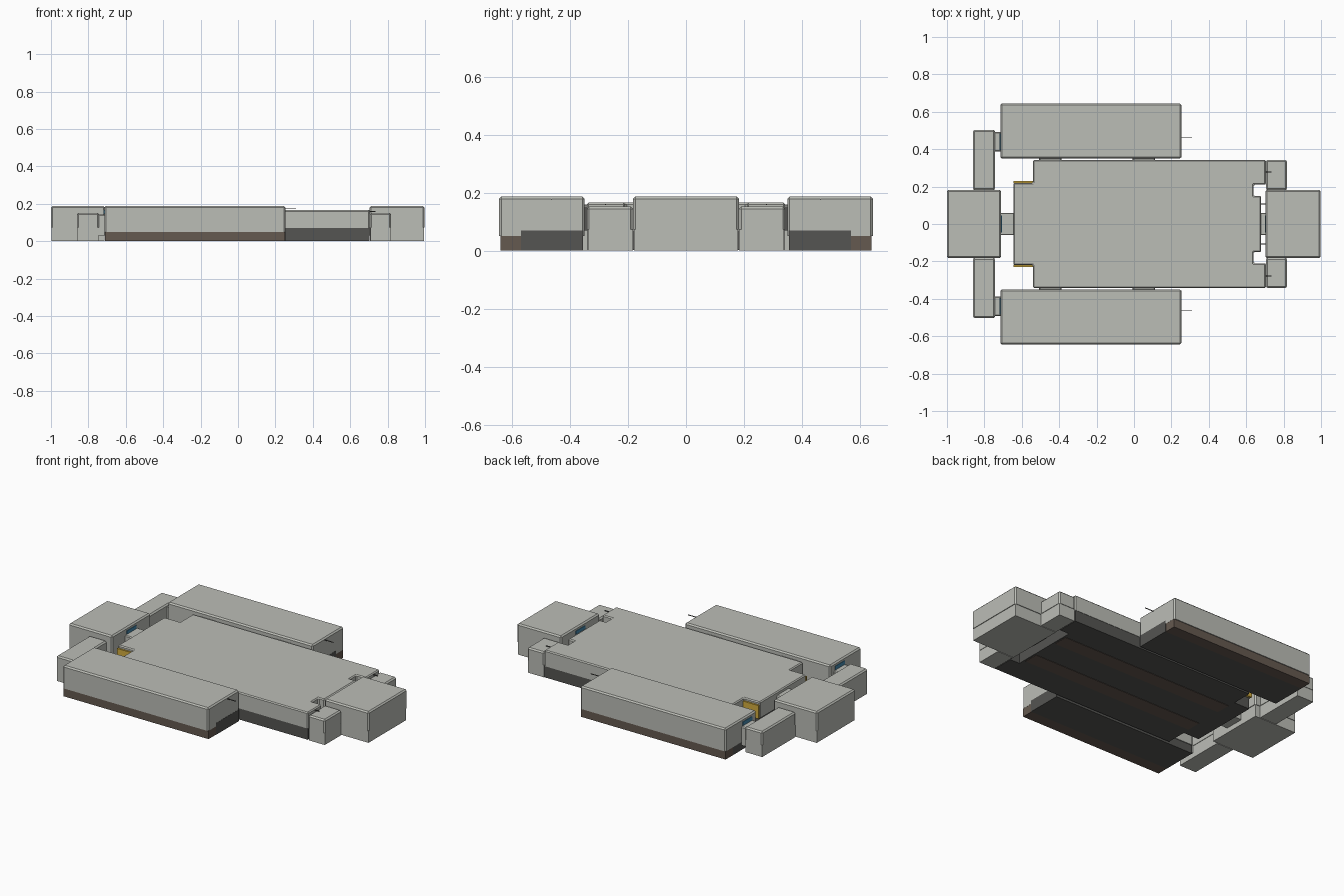
import bpy, bmesh

if "Cube" in bpy.data.objects:
    bpy.data.objects.remove(bpy.data.objects["Cube"])


def material(name, color):
    m = bpy.data.materials.new(name)
    m.diffuse_color = (*color, 1)
    m.use_nodes = True
    m.node_tree.nodes["Principled BSDF"].inputs["Base Color"].default_value = m.diffuse_color
    return m


GREY = material("light_grey", (0.50, 0.51, 0.47))
DARK = material("dark_base", (0.09, 0.09, 0.085))
BROWN = material("brown_base", (0.13, 0.10, 0.08))
GOLD = material("gold", (0.65, 0.42, 0.05))
BLUE = material("blue", (0.06, 0.25, 0.42))


def prism(name, outline, z0, z1, mat=GREY, bevel=0.0):
    """Extrude an outline upward; bevel every edge except the bottom rim."""
    bm = bmesh.new()
    face = bm.faces.new([bm.verts.new((x, y, z0)) for x, y in outline])
    top = bmesh.ops.extrude_face_region(bm, geom=[face])["geom"]
    for v in top:
        if isinstance(v, bmesh.types.BMVert):
            v.co.z = z1
    if not any(face in f for f in ([g for g in bm.faces if g.calc_center_median().z <= z0 + 1e-6],)):
        bm.faces.new([v for v in bm.verts if abs(v.co.z - z0) < 1e-6])
    bmesh.ops.recalc_face_normals(bm, faces=bm.faces)
    if bevel:
        rim = [e for e in bm.edges if max(v.co.z for v in e.verts) > z1 - 1e-6]
        bmesh.ops.bevel(bm, geom=rim, offset=bevel, segments=1, affect='EDGES')
    mesh = bpy.data.meshes.new(name)
    bm.to_mesh(mesh)
    bm.free()
    ob = bpy.data.objects.new(name, mesh)
    bpy.context.collection.objects.link(ob)
    mesh.materials.append(mat)
    return ob


def box(name, x0, x1, y0, y1, z0, z1, mat=GREY, bevel=0.0):
    return prism(name, [(x0, y0), (x1, y0), (x1, y1), (x0, y1)], z0, z1, mat, bevel)


def pair(name, x0, x1, y0, y1, *rest):
    """Same box on both sides of the centre line."""
    box(name + "_back", x0, x1, y0, y1, *rest)
    box(name + "_front", x0, x1, -y1, -y0, *rest)


B = 0.008

# Central deck with stepped left end and notched right end
half = [(-0.645, -0.22), (-0.54, -0.22), (-0.54, -0.342), (0.705, -0.342),
        (0.705, -0.21), (0.64, -0.21), (0.64, -0.15), (0.68, -0.15)]
prism("deck", half + [(x, -y) for x, y in reversed(half)], 0.07, 0.166, GREY, 0.006)
base = [(-0.64, -0.215), (-0.535, -0.215), (-0.535, -0.34), (0.703, -0.34),
        (0.703, -0.21), (0.64, -0.21)]
prism("deck_base", base + [(x, -y) for x, y in reversed(base)], 0.002, 0.07, DARK)
pair("deck_underside_strip", -0.53, 0.63, 0.08, 0.17, 0.0, 0.01, BROWN)
pair("gold_rail", -0.645, -0.54, 0.22, 0.231, 0.07, 0.15, GOLD)

# Side wings: light shell over dark and brown floor slabs
pair("wing", -0.715, 0.253, 0.35, 0.645, 0.05, 0.187, GREY, B)
pair("wing_floor", -0.712, 0.254, 0.355, 0.57, 0.0, 0.07, DARK)
pair("wing_outer_floor", -0.712, 0.252, 0.57, 0.64, 0.0, 0.05, BROWN)
pair("wing_antenna", 0.25, 0.31, 0.462, 0.465, 0.174, 0.178, DARK)
for x in (-0.505, -0.005):
    pair("wing_hinge", x, x + 0.115, 0.335, 0.36, 0.075, 0.16, GREY, 0.004)
    pair("hinge_seam", x - 0.003, x + 0.118, 0.338, 0.357, 0.07, 0.152, DARK)

# End boxes in two layers with a narrow seam
for name, x0, x1 in (("left_end", -1.0, -0.71), ("right_end", 0.703, 0.998)):
    box(name + "_lid", x0, x1, -0.183, 0.183, 0.073, 0.187, GREY, B)
    box(name + "_base", x0 + 0.004, x1 - 0.004, -0.179, 0.179, 0.0, 0.073)

# Corner arms on the left, corner blocks on the right
for name, x0, x1, y0, y1 in (("left_arm", -0.86, -0.742, 0.183, 0.502),
                             ("right_block", 0.706, 0.818, 0.183, 0.342)):
    pair(name + "_lid", x0, x1, y0, y1, 0.073, 0.152, GREY, B)
    pair(name + "_base", x0 + 0.003, x1 - 0.003, y0, y1 - 0.003, 0.0, 0.073)

# Connecting passages and the blue ports above them
box("left_passage", -0.715, -0.64, -0.06, 0.06, 0.03, 0.145, GREY, 0.005)
box("right_passage", 0.67, 0.708, -0.06, 0.06, 0.03, 0.145, GREY, 0.005)
pair("arm_passage", -0.75, -0.71, 0.387, 0.492, 0.03, 0.142, GREY, 0.005)
box("left_port", -0.72, -0.707, -0.045, 0.045, 0.147, 0.168, BLUE)
box("right_port", 0.700, 0.712, -0.045, 0.045, 0.147, 0.168, BLUE)
pair("wing_port", -0.718, -0.705, 0.395, 0.485, 0.145, 0.168, BLUE)

# Thin pins at the right end
pair("deck_pin", 0.675, 0.706, 0.105, 0.109, 0.14, 0.144, DARK)
pair("block_pin", 0.70, 0.735, 0.276, 0.280, 0.157, 0.161, DARK)
